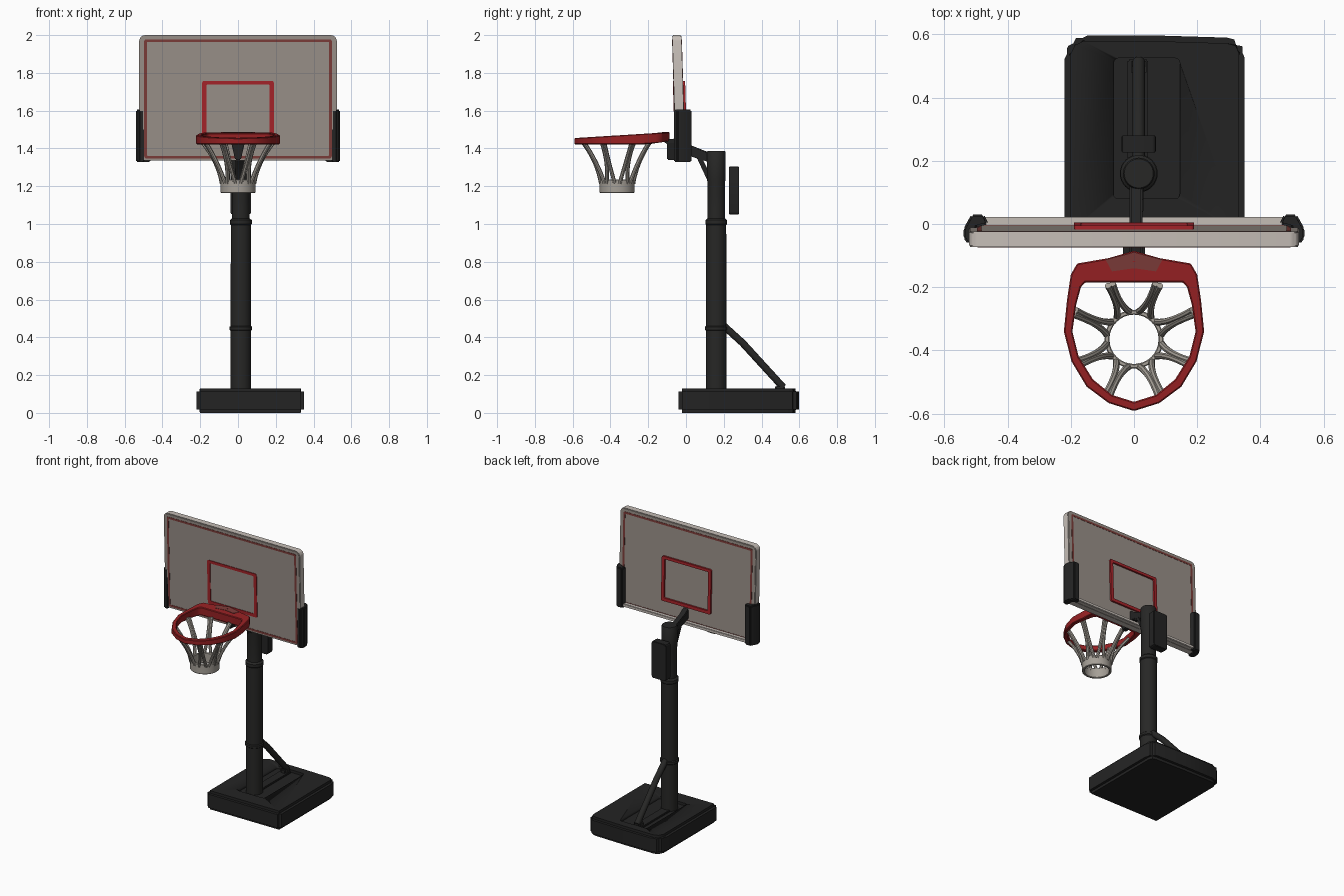
import bpy, bmesh, math
from mathutils import Vector

if "Cube" in bpy.data.objects:
    bpy.data.objects.remove(bpy.data.objects["Cube"])


def mat(name, r, g, b):
    m = bpy.data.materials.new(name)
    m.diffuse_color = (r, g, b, 1)
    m.use_nodes = True
    m.node_tree.nodes["Principled BSDF"].inputs["Base Color"].default_value = m.diffuse_color
    return m


BLACK = mat("black plastic", 0.017, 0.017, 0.017)
POLE = mat("pole black", 0.02, 0.02, 0.019)
PANEL = mat("warm grey panel", 0.32, 0.28, 0.25)
FRAME = mat("pale frame", 0.56, 0.51, 0.47)
RED = mat("rim red", 0.31, 0.015, 0.017)
SQUARE = mat("target red", 0.38, 0.017, 0.022)
STRIPE = mat("dull red stripe", 0.20, 0.045, 0.04)
NET = mat("net beige", 0.38, 0.35, 0.31)


def finish(name, bm, m, angle=35):
    bmesh.ops.recalc_face_normals(bm, faces=bm.faces)
    me = bpy.data.meshes.new(name)
    bm.to_mesh(me)
    bm.free()
    ob = bpy.data.objects.new(name, me)
    bpy.context.collection.objects.link(ob)
    me.materials.append(m)
    bpy.ops.object.select_all(action='DESELECT')
    ob.select_set(True)
    bpy.context.view_layer.objects.active = ob
    bpy.ops.object.shade_smooth_by_angle(angle=math.radians(angle))
    return ob


def place(axis, a, b, t):
    return {'x': (t, a, b), 'y': (a, t, b), 'z': (a, b, t)}[axis]


def bevel_all(bm, w, seg=2):
    es = [e for e in bm.edges if len(e.link_faces) == 2 and e.calc_face_angle(0) > 0.4]
    bmesh.ops.bevel(bm, geom=es, offset=w, segments=seg, affect='EDGES', clamp_overlap=True)


def lean(bm):
    # the board leans back slightly towards its lower edge
    for v in bm.verts:
        v.co.y += (2 - v.co.z) * 0.03


def prism(name, pts, axis, lo, hi, m, bevel=0, leaning=False):
    bm = bmesh.new()
    f = bm.faces.new([bm.verts.new(place(axis, a, b, lo)) for a, b in pts])
    r = bmesh.ops.extrude_face_region(bm, geom=[f])
    d = Vector(place(axis, 0, 0, hi - lo))
    bmesh.ops.translate(bm, vec=d, verts=[v for v in r['geom'] if isinstance(v, bmesh.types.BMVert)])
    bmesh.ops.recalc_face_normals(bm, faces=bm.faces)
    if bevel:
        bevel_all(bm, bevel)
    if leaning:
        lean(bm)
    return finish(name, bm, m)


def rect(x0, x1, y0, y1, c=0.0):
    if not c:
        return [(x0, y0), (x1, y0), (x1, y1), (x0, y1)]
    pts = []
    for cx, cy, a0 in ((x1 - c, y0 + c, -90), (x1 - c, y1 - c, 0), (x0 + c, y1 - c, 90), (x0 + c, y0 + c, 180)):
        pts += [(cx + c * math.cos(math.radians(a0 + k)), cy + c * math.sin(math.radians(a0 + k))) for k in (0, 30, 60, 90)]
    return pts


def ring(name, outer, inner, lo, hi, m, axis='y', leaning=False, bevel=0):
    # closed band between two matching loops; lo / hi are functions of the point
    bm = bmesh.new()
    loops = [[bm.verts.new(place(axis, a, b, h(a, b))) for a, b in pts]
             for pts, h in ((outer, lo), (outer, hi), (inner, hi), (inner, lo))]
    n = len(outer)
    for k in range(4):
        A, B = loops[k], loops[(k + 1) % 4]
        for i in range(n):
            bm.faces.new((A[i], A[(i + 1) % n], B[(i + 1) % n], B[i]))
    if bevel:
        bmesh.ops.recalc_face_normals(bm, faces=bm.faces)
        bevel_all(bm, bevel, 1)
    if leaning:
        lean(bm)
    return finish(name, bm, m)


def const(t):
    return lambda a, b: t


def tube(name, pts, r, m, res=2):
    cu = bpy.data.curves.new(name, 'CURVE')
    cu.dimensions = '3D'
    cu.bevel_depth, cu.bevel_resolution, cu.use_fill_caps = r, res, True
    sp = cu.splines.new('POLY')
    sp.points.add(len(pts) - 1)
    for p, q in zip(sp.points, pts):
        p.co = (*q, 1)
    cu.materials.append(m)
    ob = bpy.data.objects.new(name, cu)
    bpy.context.collection.objects.link(ob)
    bpy.ops.object.select_all(action='DESELECT')
    ob.select_set(True)
    bpy.context.view_layer.objects.active = ob
    bpy.ops.object.convert(target='MESH')
    bpy.ops.object.shade_smooth_by_angle(angle=math.radians(40))


def lathe(name, x, y, profile, m, n=32):
    bm = bmesh.new()
    rows = [[bm.verts.new((x + r * math.cos(2 * math.pi * i / n), y + r * math.sin(2 * math.pi * i / n), z))
             for i in range(n)] for r, z in profile]
    for A, B in zip(rows, rows[1:]):
        for i in range(n):
            bm.faces.new((A[i], A[(i + 1) % n], B[(i + 1) % n], B[i]))
    bm.faces.new(rows[0])
    bm.faces.new(rows[-1])
    return finish(name, bm, m)


# weighted base with a shallow tray on top
base = prism("base", [(-0.22, -0.04), (0.35, -0.04), (0.35, 0.545), (0.335, 0.58), (0.295, 0.59), (0.065, 0.597),
                      (-0.165, 0.597), (-0.20, 0.58), (-0.22, 0.54)], 'z', 0, 0.13, BLACK, 0.018)
cutter = prism("tray_cutter", rect(-0.065, 0.145, 0.08, 0.525, 0.015), 'z', 0.112, 0.2, BLACK)
cutter.hide_render = True
cutter.hide_viewport = True
bo = base.modifiers.new("tray", 'BOOLEAN')
bo.operation, bo.object, bo.solver = 'DIFFERENCE', cutter, 'EXACT'
prism("tray_rib", rect(-0.02, 0.045, 0.2, 0.52), 'z', 0.10, 0.122, BLACK, 0.004)

# pole with collars, and its rear strut
lathe("pole", 0.015, 0.16, [(0.054, 0.09), (0.054, 0.435), (0.06, 0.44), (0.06, 0.455), (0.054, 0.46),
                            (0.053, 0.995), (0.058, 1.0), (0.058, 1.02), (0.047, 1.03), (0.046, 1.22),
                            (0.05, 1.24), (0.05, 1.38), (0.046, 1.386)], POLE)
tube("rear_strut", [(0.015, 0.19, 0.47), (0.015, 0.30, 0.37), (0.015, 0.515, 0.135)], 0.02, POLE, 3)
prism("strut_foot", rect(-0.01, 0.04, 0.47, 0.525), 'z', 0.10, 0.15, POLE, 0.01)

# adjuster panel behind the pole
prism("rear_panel", rect(-0.04, 0.07, 1.05, 1.305, 0.012), 'y', 0.227, 0.28, BLACK, 0.008)

# support arms between pole and board
prism("upper_arm", [(-0.13, 1.445), (-0.05, 1.385), (0.05, 1.35), (0.13, 1.325), (0.13, 1.375), (0.03, 1.415),
                    (-0.03, 1.455)], 'x', -0.015, 0.027, BLACK, 0.005)
prism("arm_gusset", [(0.025, 1.37), (0.06, 1.345), (0.125, 1.205), (0.13, 1.26), (0.08, 1.36)], 'x', -0.012, 0.03, BLACK, 0.004)
prism("rim_bracket", [(-0.015, 1.34), (0.015, 1.34), (0.036, 1.43), (-0.036, 1.43)], 'y', -0.10, -0.04, BLACK, 0.004)

# backboard: pale around the edge, darker on the two large faces
board = prism("backboard", rect(-0.523, 0.523, 1.335, 2.0, 0.03), 'y', -0.073, -0.024, PANEL, 0.004, True)
board.data.materials.append(FRAME)
for p in board.data.polygons:
    p.material_index = 1 if abs(p.normal.y) < 0.6 else 0
prism("board_lower_ledge", rect(-0.48, 0.48, 1.337, 1.358), 'y', -0.02, 0.022, FRAME, 0.003)

# stripes and target square
so, si = rect(-0.497, 0.497, 1.347, 1.978, 0.012), rect(-0.483, 0.483, 1.361, 1.964, 0.006)
ring("front_border_stripe", so, si, const(-0.0745), const(-0.070), STRIPE, leaning=True)
ring("back_border_stripe", so, si, const(-0.028), const(-0.0225), STRIPE, leaning=True)
ring("target_square", rect(-0.19, 0.19, 1.45, 1.757, 0.01), rect(-0.168, 0.168, 1.472, 1.738, 0.006),
     const(-0.077), const(-0.012), SQUARE, leaning=True)

# black pads on the lower board corners
for s, side in ((-1, "left"), (1, "right")):
    prism(side + "_corner_pad", [(s * a, b) for a, b in ((0.497, -0.064), (0.525, -0.064), (0.54, -0.045), (0.54, -0.015),
          (0.515, 0.03), (0.475, 0.03), (0.46, 0.0), (0.497, -0.01))], 'z', 1.328, 1.605, BLACK, 0.006)


# rim: U-shaped band, thicker towards the board
def mirrored(half):
    return half + [(-x, y) for x, y in half[-2:0:-1]]


def rim_top(x, y):
    return 1.455 + (y + 0.59) * 0.062


outer = mirrored([(0, -0.592), (0.08, -0.567), (0.15, -0.515), (0.198, -0.435), (0.222, -0.34), (0.212, -0.24),
                  (0.20, -0.16), (0.18, -0.125), (0.08, -0.108), (0, -0.085)])
inner = mirrored([(0, -0.563), (0.07, -0.541), (0.13, -0.492), (0.175, -0.42), (0.195, -0.34), (0.183, -0.255),
                  (0.168, -0.20), (0.155, -0.185), (0.08, -0.185), (0, -0.185)])
ring("rim", outer, inner, lambda x, y: 1.422 + max(0, y + 0.2) * 0.15, rim_top, RED, 'z', bevel=0.004)
ring("rim_mount_plate", [(-0.09, -0.113), (0, -0.09), (0.09, -0.113), (0.07, -0.15), (0, -0.14), (-0.07, -0.15)],
     [(-0.004, -0.118), (0, -0.117), (0.004, -0.118), (0.004, -0.12), (0, -0.121), (-0.004, -0.12)],
     lambda x, y: rim_top(x, y) - 0.002, lambda x, y: rim_top(x, y) + 0.002, STRIPE, 'z')

# net: lower sleeve and forked strands
CY = -0.365


def circle(r, n=32):
    return [(r * math.cos(2 * math.pi * i / n), CY + r * math.sin(2 * math.pi * i / n)) for i in range(n)]


ring("net_sleeve", circle(0.093), circle(0.078), const(1.165), const(1.235), NET, 'z', bevel=0.003)
for x, y in ((0.075, -0.192), (0.188, -0.28), (0.175, -0.44), (0.085, -0.545)):
    for s in (-1, 1):
        top = Vector((s * x, y, 1.435))
        ang = math.atan2(y - CY, s * x)
        for k in (-1, 1):
            a = ang + k * 0.27
            p0 = Vector((0.087 * math.cos(a), CY + 0.087 * math.sin(a), 1.215))
            p1 = Vector((0.115 * math.cos(ang), CY + 0.115 * math.sin(ang), 1.33))
            p2 = top + Vector((-math.sin(ang), math.cos(ang), 0)) * 0.008 * k
            pts = [p0 * (1 - t) ** 2 + p1 * 2 * t * (1 - t) + p2 * t * t for t in [i / 8 for i in range(9)]]
            tube("net_strand", pts, 0.0105, NET)
